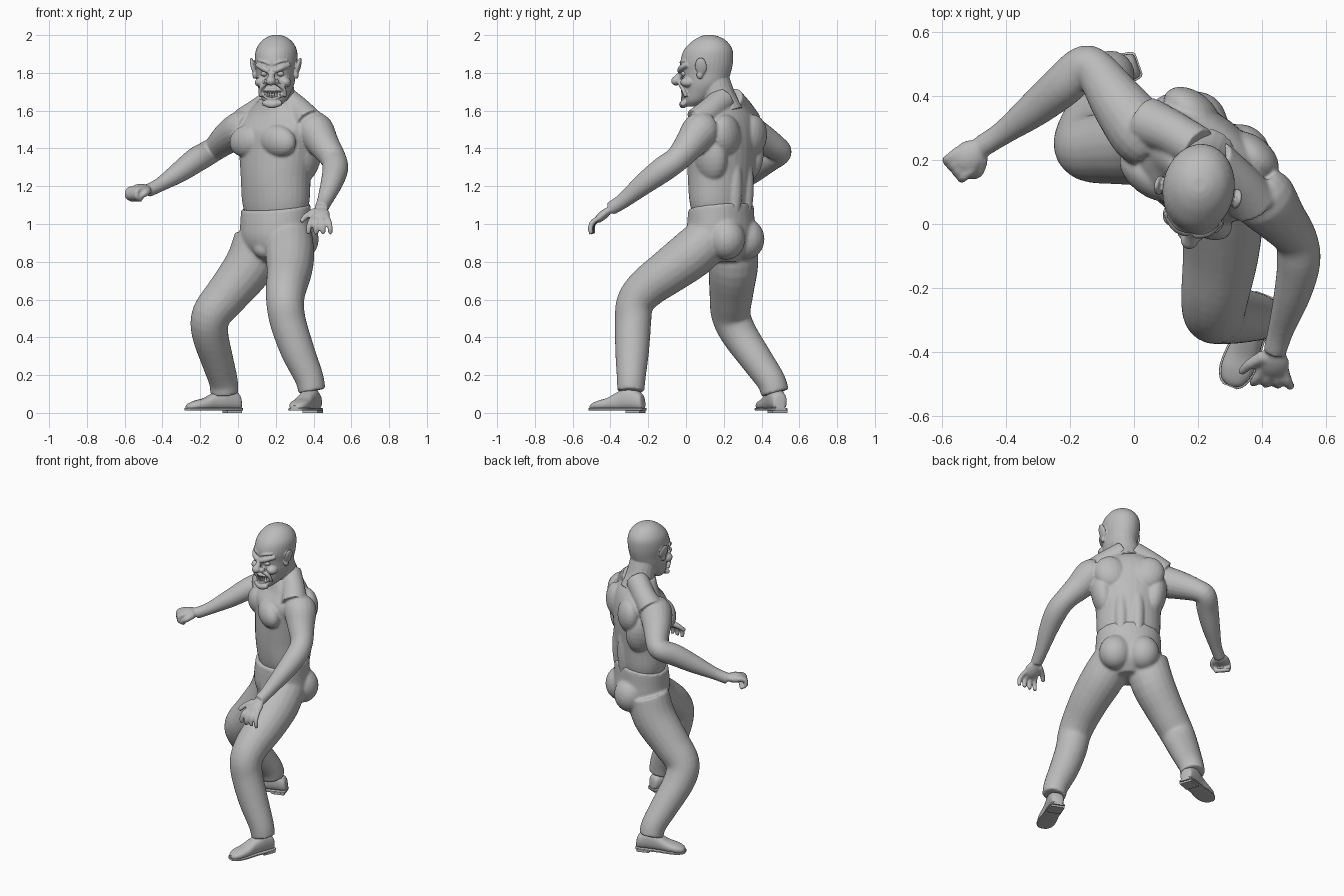
import bpy, bmesh, math
from mathutils import Matrix, Vector

cube = bpy.data.objects.get("Cube")
if cube:
    bpy.data.objects.remove(cube, do_unlink=True)

grey = bpy.data.materials.new("plain grey")
grey.use_nodes = True
COLOR = (0.5, 0.5, 0.5, 1)
grey.diffuse_color = COLOR
grey.node_tree.nodes["Principled BSDF"].inputs["Base Color"].default_value = COLOR
I = Matrix.Identity(4)


def place(x, y, z, turn=0, pitch=0):
    return (Matrix.Translation((x, y, z)) @ Matrix.Rotation(math.radians(turn), 4, 'Z')
            @ Matrix.Rotation(math.radians(pitch), 4, 'X'))


def smooth_rows(rows, steps=4):
    """Catmull-Rom interpolation of section rows."""
    rows = [Vector(r) for r in rows]
    pts = [rows[0] * 2 - rows[1]] + rows + [rows[-1] * 2 - rows[-2]]
    out = []
    for a, b, c, d in zip(pts, pts[1:], pts[2:], pts[3:]):
        for k in range(steps):
            t = k / steps
            out.append((b * 2 + (c - a) * t + (a * 2 - b * 5 + c * 4 - d) * t * t
                        + (b * 3 - a - c * 3 + d) * t ** 3) / 2)
    return out + [rows[-1]]


def loft(bm, rows, m=I, flat=False, n=20, power=1.0):
    """Closed tube through (x, y, z, half width, half depth); flat keeps rings level."""
    rows = smooth_rows([tuple(r) if len(r) == 5 else (*r, r[3]) for r in rows])
    mids = [Vector(r[:3]) for r in rows]
    rings, q, last = [], None, None
    for i, r in enumerate(rows):
        t = (mids[min(i + 1, len(mids) - 1)] - mids[max(i - 1, 0)]).normalized()
        if flat:
            rot = Matrix.Identity(3)
        else:
            q = t.to_track_quat('Z', 'Y') if q is None else last.rotation_difference(t) @ q
            rot, last = q.to_matrix(), t
        ring = []
        for k in range(n):
            a = math.tau * k / n
            c, s = math.cos(a), math.sin(a)
            v = Vector((math.copysign(abs(c) ** power, c) * r[3],
                        math.copysign(abs(s) ** power, s) * r[4], 0))
            ring.append(bm.verts.new(m @ (mids[i] + rot @ v)))
        rings.append(ring)
    for lo, hi in zip(rings, rings[1:]):
        for k in range(n):
            bm.faces.new((lo[k], lo[(k + 1) % n], hi[(k + 1) % n], hi[k]))
    bm.faces.new(rings[0][::-1])
    bm.faces.new(rings[-1])


def blob(bm, m, loc, size, turn=0):
    mat = m @ Matrix.Translation(loc) @ Matrix.Rotation(math.radians(turn), 4, 'Y')
    bmesh.ops.create_uvsphere(bm, u_segments=20, v_segments=12, radius=1,
                              matrix=mat @ Matrix.Diagonal((*size, 1)))


def finish(bm, name, voxel=0, relax=4):
    bmesh.ops.recalc_face_normals(bm, faces=bm.faces)
    mesh = bpy.data.meshes.new(name)
    bm.to_mesh(mesh)
    bm.free()
    mesh.materials.append(grey)
    ob = bpy.data.objects.new(name, mesh)
    bpy.context.collection.objects.link(ob)
    if voxel:
        # Fuse overlapping volumes into one sculpted skin
        rm = ob.modifiers.new("fuse", 'REMESH')
        rm.mode, rm.voxel_size, rm.use_smooth_shade = 'VOXEL', voxel, True
        sm = ob.modifiers.new("soften", 'SMOOTH')
        sm.factor, sm.iterations = 0.5, relax
    else:
        bpy.ops.object.select_all(action='DESELECT')
        ob.select_set(True)
        bpy.context.view_layer.objects.active = ob
        bpy.ops.object.shade_smooth_by_angle(angle=math.radians(40))
    return ob


# Bare torso with both arms and hands
bm = bmesh.new()
chest = place(0.2, 0.185, 0, -37)
loft(bm, [(0, 0, 1.03, .17, .13), (0, 0, 1.12, .193, .15), (0, 0, 1.25, .198, .162),
          (0, .005, 1.4, .215, .165), (0, .005, 1.5, .225, .16), (.0, .02, 1.57, .2, .125),
          (0, .01, 1.62, .14, .1), (0, 0, 1.66, .09, .085)], chest, True, 32)
for s in (-1, 1):
    blob(bm, chest, (s * .1, -.115, 1.44), (.112, .065, .085), s * 12)      # pectoral
    blob(bm, chest, (s * .115, .12, 1.47), (.1, .065, .11), s * 15)         # shoulder blade
    blob(bm, chest, (s * .16, .05, 1.36), (.07, .1, .14), s * 8)            # side muscle
    blob(bm, chest, (s * .05, .12, 1.2), (.045, .05, .2))                   # lower back
    loft(bm, [(s * .03, .04, 1.66, .07), (s * .13, .03, 1.6, .07),
              (s * .21, .01, 1.54, .08)], chest)                            # trapezius
loft(bm, [(.06, .25, 1.5, .09), (.02, .29, 1.5, .1), (-.05, .38, 1.46, .086),
          (-.12, .48, 1.4, .066), (-.16, .49, 1.375, .066), (-.22, .435, 1.34, .067),
          (-.31, .36, 1.275, .056), (-.41, .285, 1.21, .038), (-.48, .24, 1.175, .035)])
loft(bm, [(.38, .11, 1.5, .09), (.41, .075, 1.49, .1), (.455, .02, 1.42, .083),
          (.505, -.045, 1.345, .068), (.515, -.12, 1.29, .068), (.495, -.22, 1.215, .058),
          (.46, -.33, 1.125, .041), (.44, -.4, 1.08, .036)])
fist = place(-.48, .24, 1.178, -50)
blob(bm, fist, (0, -.045, .005), (.05, .055, .03))
open_hand = place(.44, -.4, 1.08, -5, 40)
blob(bm, open_hand, (0, -.05, 0), (.05, .06, .024))
for i in range(4):
    x = -.036 + .024 * i
    loft(bm, [(x, -.06, .01, .016), (x, -.1, .0, .016), (x, -.105, -.033, .015),
              (x, -.07, -.052, .013)], fist, n=10)
    loft(bm, [(x, -.07, 0, .015), (x * 1.4, -.115, .004, .015), (x * 1.6, -.145, -.015, .014),
              (x * 1.6, -.16, -.04, .012)], open_hand, n=10)
loft(bm, [(.03, -.02, 0, .022), (.055, -.06, -.015, .018), (.035, -.09, -.04, .014)], fist, n=10)
loft(bm, [(-.03, -.02, 0, .022), (-.075, -.06, 0, .017), (-.1, -.1, -.005, .013)], open_hand, n=10)
finish(bm, "torso_and_arms", .007, 5)

# Trousers: pelvis and two bent legs
bm = bmesh.new()
loft(bm, [(0, 0, .8, .08, .09), (0, 0, .86, .16, .145), (0, 0, .93, .2, .168),
          (0, 0, 1.01, .2, .165), (0, 0, 1.09, .198, .158)], chest, True, 32)
for v in bm.verts:
    if v.co.z > 1.03:
        v.co.z += .1 * (v.co.x - .2) + .1 * (v.co.y - .18)
for s in (-1, 1):
    blob(bm, chest, (s * .085, .1, .92), (.1, .1, .11))                     # buttock
blob(bm, chest, (0, -.1, .87), (.055, .06, .055))                           # fly
loft(bm, [(.27, .13, .93, .125), (.275, .03, .84, .13), (.272, -.09, .75, .12),
          (.255, -.21, .66, .108), (.25, -.27, .58, .1), (.265, -.28, .48, .096),
          (.315, -.285, .33, .09), (.375, -.29, .19, .077), (.392, -.292, .115, .072)])
loft(bm, [(.11, .25, .92, .13), (.06, .25, .78, .132), (-.055, .24, .63, .116),
          (-.14, .238, .52, .105), (-.148, .28, .42, .097), (-.11, .375, .28, .086),
          (-.078, .45, .17, .077), (-.072, .472, .105, .075)])
finish(bm, "trousers", .009, 6)

# Shoes: upper, welted sole and heel block
for name, x, y, fx, fy in (("left_shoe", .357, -.365, -.37, -.93),
                           ("right_shoe", -.13, .45, -.94, -.33)):
    fwd, up = Vector((fx, fy, 0)).normalized(), Vector((0, 0, 1))
    m = Matrix.Translation((x, y, 0)) @ Matrix((up.cross(fwd), up, fwd)).transposed().to_4x4()
    bm = bmesh.new()
    shape = [(-.15, .028, .075), (-.135, .04, .105), (-.07, .046, .135), (-.01, .045, .112),
             (.05, .051, .08), (.1, .05, .066), (.135, .036, .052), (.15, .018, .04)]
    loft(bm, [(0, (h + .015) / 2, s, w, (h - .015) / 2) for s, w, h in shape], m, True, 24, .8)
    loft(bm, [(0, .019, s * 1.03, w + .005, .007) for s, w, h in shape], m, True, 24, .4)
    bmesh.ops.create_cube(bm, size=1, matrix=m @ Matrix.Translation((0, .01, -.105))
                          @ Matrix.Diagonal((.084, .02, .08, 1)))
    finish(bm, name)

# Head with neck, ears and scowling face
bm = bmesh.new()
head = place(.2, .1, 0, -10)
rows = [(1.622, -.1, -.03, .03), (1.65, -.113, .02, .06), (1.69, -.112, .07, .08),
        (1.74, -.115, .115, .097), (1.8, -.122, .138, .104), (1.86, -.13, .15, .112),
        (1.92, -.112, .148, .108), (1.965, -.07, .12, .083), (1.99, -.03, .08, .05),
        (2.0, 0, .045, .022)]
loft(bm, [(0, (f + b) / 2, z, w, (b - f) / 2) for z, f, b, w in rows], head, True, 32)
loft(bm, [(.005, .11, 1.58, .1), (0, .08, 1.66, .088), (0, .05, 1.75, .085)], head)
loft(bm, [(0, -.115, 1.815, .014), (0, -.138, 1.785, .017), (0, -.155, 1.76, .024)], head, n=12)
blob(bm, head, (0, -.155, 1.757), (.027, .026, .024))                       # nose tip
loft(bm, [(-.05, -.108, 1.642, .014), (0, -.118, 1.632, .02), (.05, -.108, 1.642, .014)], head, n=12)
for s in (-1, 1):
    blob(bm, head, (s * .024, -.132, 1.753), (.018, .02, .016))             # nostril
    blob(bm, head, (s * .122, .0, 1.835), (.012, .032, .048), s * 14)       # ear
    blob(bm, head, (s * .112, -.008, 1.79), (.012, .018, .022))             # ear lobe
    blob(bm, head, (s * .066, -.082, 1.752), (.032, .038, .026), s * 20)    # cheekbone
    loft(bm, [(s * .012, -.132, 1.808, .014), (s * .05, -.118, 1.826, .016),
              (s * .088, -.078, 1.843, .012)], head, n=12)                  # brow
    loft(bm, [(s * .03, -.13, 1.742, .01), (s * .062, -.108, 1.715, .011),
              (s * .066, -.09, 1.675, .01)], head, n=10)                    # smile fold
    loft(bm, [(s * .01, -.128, 1.846, .006), (s * .045, -.12, 1.86, .007),
              (s * .08, -.09, 1.865, .005)], head, n=8)                     # forehead wrinkle
lips = [(.054 * math.cos(a), -.122 + .03 * math.cos(a) ** 2,
         1.685 + .024 * math.sin(a) + .014 * math.cos(a) ** 2, .008)
        for a in (math.tau * k / 12 for k in range(13))]
loft(bm, lips, head, n=10)
finish(bm, "head", .0045, 3)

# Eyes and teeth
bm = bmesh.new()
for s in (-1, 1):
    blob(bm, head, (s * .043, -.104, 1.795), (.02, .018, .014))
finish(bm, "eyes")
bm = bmesh.new()
for i in range(-3, 4):
    x = i * .0135
    y = -.122 + 9 * x * x
    for z, flip in ((1.695, 180), (1.674, 0)):
        bmesh.ops.create_cone(bm, cap_ends=True, segments=8, radius1=.0065, radius2=.002, depth=.02,
                              matrix=head @ Matrix.Translation((x, y, z + 4 * x * x))
                              @ Matrix.Rotation(math.radians(flip), 4, 'X'))
finish(bm, "teeth")
